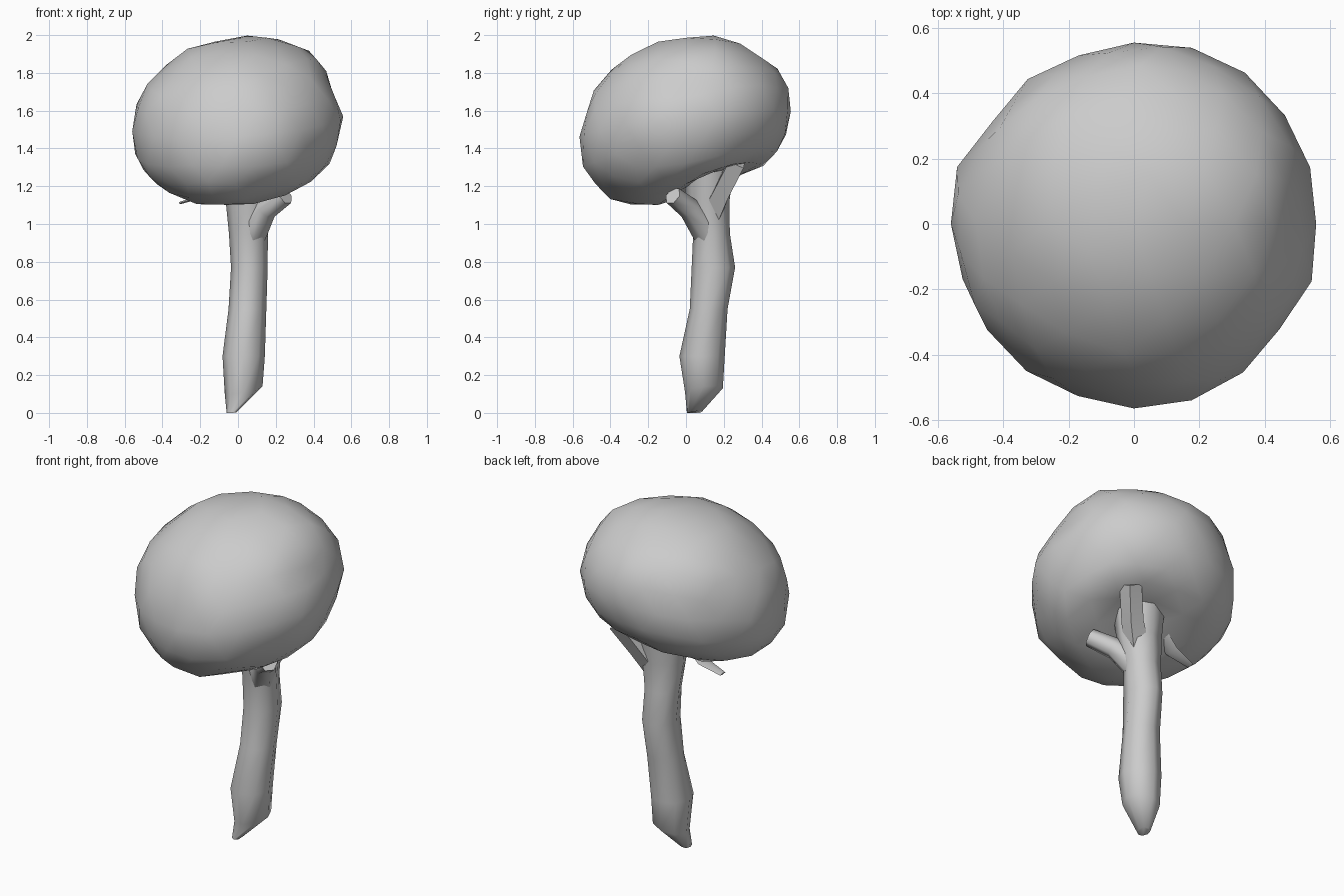
import bpy, bmesh, math, random
from mathutils import Vector, noise

random.seed(4)
if "Cube" in bpy.data.objects:
    bpy.data.objects.remove(bpy.data.objects["Cube"])

grey = bpy.data.materials.new("plain_grey")
grey.use_nodes = True
grey.diffuse_color = (0.6, 0.6, 0.6, 1)
grey.node_tree.nodes["Principled BSDF"].inputs["Base Color"].default_value = (0.6, 0.6, 0.6, 1)


def finish(bm, name, angle):
    """Turn a bmesh into a named, shaded object."""
    bmesh.ops.recalc_face_normals(bm, faces=bm.faces)
    mesh = bpy.data.meshes.new(name)
    bm.to_mesh(mesh)
    bm.free()
    mesh.materials.append(grey)
    obj = bpy.data.objects.new(name, mesh)
    bpy.context.collection.objects.link(obj)
    bpy.ops.object.select_all(action='DESELECT')
    obj.select_set(True)
    bpy.context.view_layer.objects.active = obj
    bpy.ops.object.shade_smooth_by_angle(angle=math.radians(angle))


def skin(name, rings, angle=62):
    """Join rings of points into a closed tube."""
    bm = bmesh.new()
    loops = [[bm.verts.new(p) for p in ring] for ring in rings]
    n = len(loops[0])
    for a, b in zip(loops, loops[1:]):
        for i in range(n):
            j = (i + 1) % n
            bm.faces.new((a[i], a[j], b[j], b[i]))
    bm.faces.new(loops[0])
    bm.faces.new(loops[-1])
    finish(bm, name, angle)


def branch(name, path, radii, sides=6, flat=1.0):
    """Tapered limb along a path, optionally flattened."""
    pts = [Vector(p) for p in path]
    rings = []
    for i, p in enumerate(pts):
        d = (pts[min(i + 1, len(pts) - 1)] - pts[max(i - 1, 0)]).normalized()
        u = d.cross(Vector((0, 0, 1))).normalized()
        v = u.cross(d)
        rings.append([p + radii[i] * (u * math.cos(t) + v * math.sin(t) * flat)
                      for t in (k * math.tau / sides for k in range(sides))])
    skin(name, rings)


# Crown: tilted faceted ball with lumps, and a hollow around the trunk
lumps = [((0, -1, -0.3), 0.05), ((-1, 0, -0.1), 0.03), ((1, -0.28, 0), 0.05),
         ((0.8, 0.1, 0.65), 0.04), ((0.05, 1, 0.1), 0.03), ((0.45, 0.85, 0.1), 0.05),
         ((0.85, -0.1, 0.35), -0.07), ((0.75, 0.6, 0.1), 0.03), ((0.4, -0.9, -0.1), 0.03),
         ((-0.5, 0.85, 0.2), -0.02), ((-0.3, -0.6, -0.75), 0.04), ((0.9, -0.45, -0.4), -0.03)]
lumps = [(Vector(d).normalized(), h) for d, h in lumps]
bm = bmesh.new()
bmesh.ops.create_icosphere(bm, subdivisions=3, radius=1)
for v in bm.verts:
    d = v.co.normalized()
    s = 0.995 + 0.03 * noise.noise(d * 3) + random.uniform(-0.02, 0.02)
    s += sum(h * max(0, 1 - (d - c).length / 0.5) for c, h in lumps)
    flat_r = Vector((d.x, d.y)).length
    widen = flat_r ** -0.08 if flat_r > 0.01 else 1
    x, y = 0.555 * d.x * s * widen, 0.55 * d.y * s * widen
    if d.z > 0:
        z = 1.53 + 0.46 * d.z * s + 0.12 * y + 0.07 * x
    else:
        depth = (-d.z) ** 0.82
        hollow = max(0, 1 - math.hypot(x - 0.07, y - 0.15) / 0.3)
        z = 1.53 - 0.405 * depth * s + (0.12 + 0.1 * depth) * y + 0.07 * x + 0.13 * hollow
    v.co = (x, y, min(z, 2.0))
finish(bm, "crown", 45)

# Trunk: slightly bent column with an obliquely cut foot
profile = [(0.00, -0.03, 0.045, 0.03, 0.04), (0.12, 0.03, 0.095, 0.10, 0.10),
           (0.30, 0.03, 0.085, 0.112, 0.12), (0.55, 0.05, 0.12, 0.10, 0.10),
           (0.77, 0.06, 0.145, 0.097, 0.115), (0.95, 0.055, 0.135, 0.103, 0.097),
           (1.12, 0.06, 0.115, 0.125, 0.115), (1.36, 0.07, 0.12, 0.15, 0.14)]
rings = []
for z, cx, cy, rx, ry in profile:
    tilt = 0.35 * max(0, 1 - z / 0.3)
    ring = []
    for k in range(8):
        c, s = math.cos(k * math.tau / 8), math.sin(k * math.tau / 8)
        ring.append((cx + rx * c, cy + ry * s, max(0, z + tilt * (rx * c + 0.5 * ry * s))))
    rings.append(ring)
skin("trunk", rings)

# Short limbs spreading into the crown
branch("front_limb", [(0.08, 0.11, 0.96), (0.15, 0.02, 1.08), (0.25, -0.07, 1.15)],
       [0.08, 0.06, 0.05])
branch("left_limb", [(0.10, 0.14, 1.06), (0.17, 0.19, 1.17), (0.25, 0.27, 1.33)],
       [0.07, 0.06, 0.06], 4)
branch("right_twig", [(-0.08, 0.11, 1.26), (-0.18, 0.10, 1.15), (-0.31, 0.10, 1.11)],
       [0.035, 0.045, 0.025], 4, 0.25)
